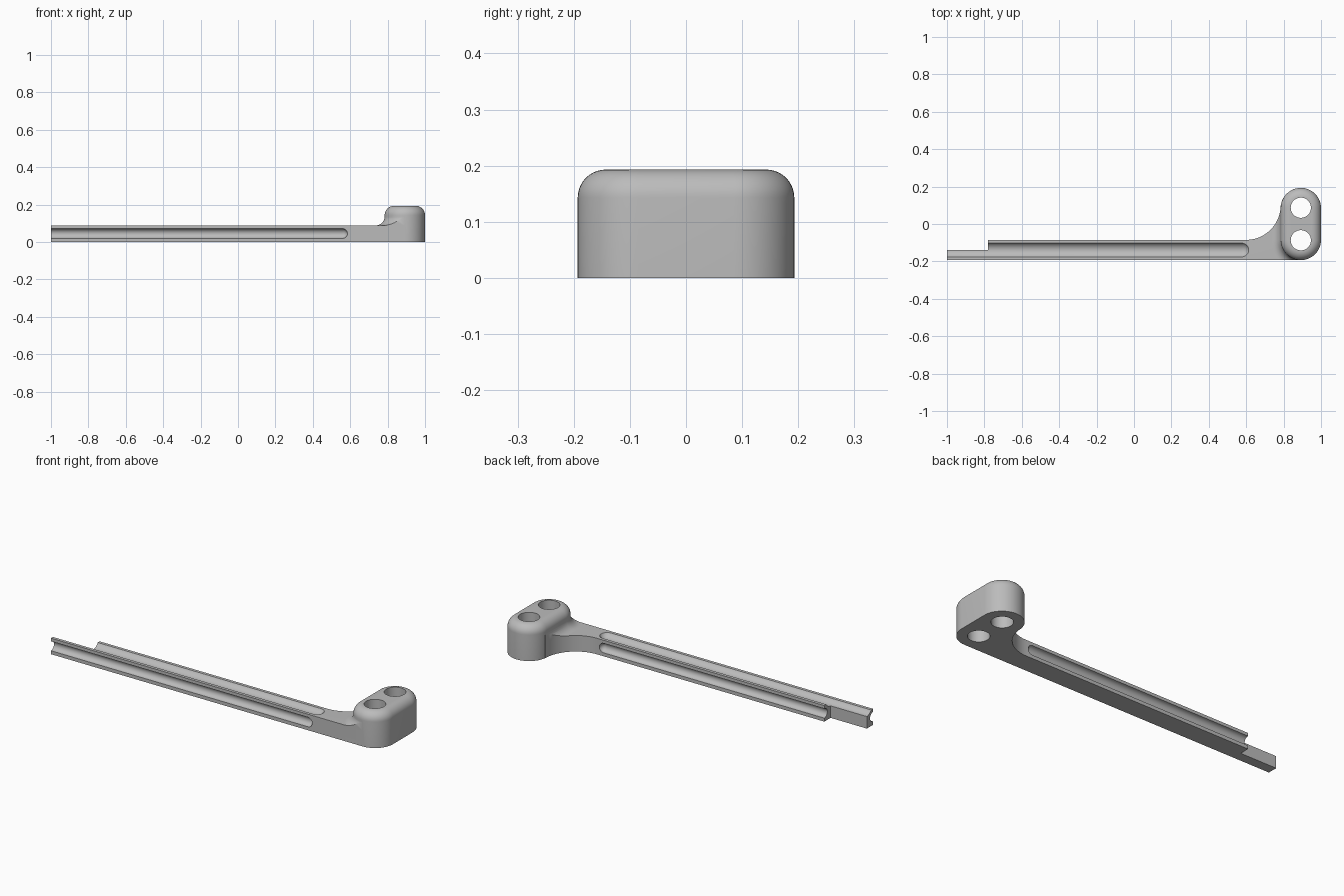
import bpy
import bmesh
from math import sin, cos, pi, sqrt

if "Cube" in bpy.data.objects:
    bpy.data.objects.remove(bpy.data.objects["Cube"])

HEAD_X, HEAD_R, HALF_Y = 0.892, 0.108, 0.193
HEAD_TOP, ARM_TOP = 0.193, 0.088
ARM_BACK, ARM_MID = -0.085, -0.139
ROUND = 0.05

grey = bpy.data.materials.new("plain grey")
grey.use_nodes = True
grey.diffuse_color = (0.5, 0.5, 0.5, 1)
grey.node_tree.nodes["Principled BSDF"].inputs["Base Color"].default_value = (0.5, 0.5, 0.5, 1)


def loft(name, rings):
    """Solid skinned through rings of equal point count."""
    bm = bmesh.new()
    loops = [[bm.verts.new(p) for p in ring] for ring in rings]
    n = len(loops[0])
    for a, b in zip(loops, loops[1:]):
        for i in range(n):
            j = (i + 1) % n
            bm.faces.new((a[i], a[j], b[j], b[i]))
    bm.faces.new(loops[0][::-1])
    bm.faces.new(loops[-1])
    bmesh.ops.recalc_face_normals(bm, faces=bm.faces)
    mesh = bpy.data.meshes.new(name)
    bm.to_mesh(mesh)
    bm.free()
    mesh.materials.append(grey)
    obj = bpy.data.objects.new(name, mesh)
    bpy.context.collection.objects.link(obj)
    return obj


def prism(name, outline, z0, z1):
    return loft(name, [[(x, y, z) for x, y in outline] for z in (z0, z1)])


def combine(target, other, operation):
    mod = target.modifiers.new(operation, "BOOLEAN")
    mod.operation, mod.solver, mod.object = operation, "EXACT", other
    bpy.context.view_layer.objects.active = target
    bpy.ops.object.modifier_apply(modifier=mod.name)
    bpy.data.objects.remove(other)


def capsule(z, offset, steps=24):
    """Rounded slot outline of the head, grown by offset."""
    ring, r = [], HEAD_R + offset
    for side in (1, -1):
        for i in range(steps + 1):
            a = pi * i / steps
            ring.append((HEAD_X + side * r * cos(a),
                         side * (HALF_Y - HEAD_R + r * sin(a)), z))
    return ring


def circle(cx, cy, r, n=48):
    return [(cx + r * cos(2 * pi * i / n), cy + r * sin(2 * pi * i / n)) for i in range(n)]


def groove(name, y, z, r, end_x):
    """Long round cutter with a ball end."""
    stations = [(-1.1, r)]
    for i in range(17):
        a = pi / 2 * i / 16.5
        stations.append((end_x + r * sin(a), r * cos(a)))
    return loft(name, [[(x, u, v) for u, v in circle(y, z, s)] for x, s in stations])


# Arm outline with stepped tip and curved web running into the head
web_r = 0.185
web_x, web_y = HEAD_X - HEAD_R - web_r, ARM_BACK + web_r
outline = [(-1, -HALF_Y), (HEAD_X, -HALF_Y), (HEAD_X, web_y)]
outline += [(web_x + web_r * cos(pi / 2 * i / 24), web_y - web_r * sin(pi / 2 * i / 24))
            for i in range(25)]
outline += [(-0.78, ARM_BACK), (-0.78, ARM_MID), (-1, ARM_MID)]
body = prism("grooved_arm_bracket", outline, 0, ARM_TOP)

# Concave blend between arm top and head, trimmed to the arm outline
steps = 10
rings = [capsule(ARM_TOP - 0.02, ROUND)]
for i in range(steps + 1):
    a = pi / 2 * i / steps
    rings.append(capsule(ARM_TOP + ROUND * (1 - cos(a)), ROUND * (1 - sin(a)) - 0.0005))
blend = loft("blend", rings)
combine(blend, prism("blend_trim", outline, ARM_TOP - 0.01, HEAD_TOP), "INTERSECT")
combine(body, blend, "UNION")

# Head with rounded top edge
rings = [capsule(0, 0)]
for i in range(steps + 1):
    a = pi / 2 * i / steps
    rings.append(capsule(HEAD_TOP - ROUND * (1 - sin(a)), -ROUND * (1 - cos(a))))
combine(body, loft("head", rings), "UNION")

# Two through holes in the head
for y in (-0.087, 0.087):
    combine(body, prism("hole", circle(HEAD_X, y, 0.054), -0.1, 0.3), "DIFFERENCE")

# Grooves along front, back and top of the arm
side_r = 0.026
for y in (-HALF_Y, ARM_BACK):
    combine(body, groove("side_groove", y, 0.045, side_r, 0.585 - side_r), "DIFFERENCE")
half, depth = 0.037, 0.022
top_r = (half * half + depth * depth) / (2 * depth)
combine(body, groove("top_groove", ARM_MID, ARM_TOP - depth + top_r, top_r, 0.613 - half), "DIFFERENCE")

bpy.ops.object.select_all(action="DESELECT")
body.select_set(True)
bpy.context.view_layer.objects.active = body
bpy.ops.object.shade_smooth_by_angle(angle=pi / 6)
